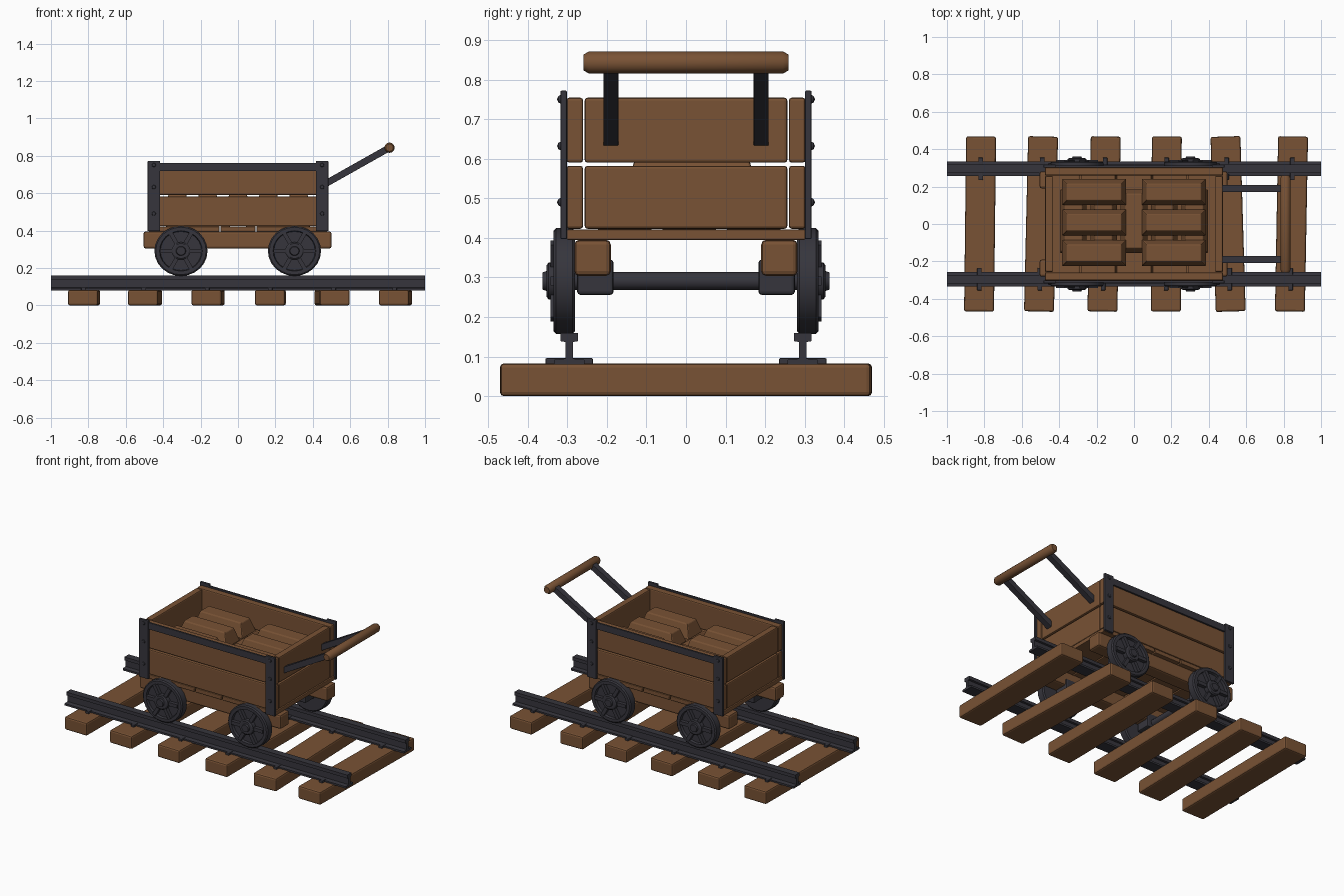
import bpy, bmesh, math
from mathutils import Matrix, Vector

if "Cube" in bpy.data.objects:
    bpy.data.objects.remove(bpy.data.objects["Cube"], do_unlink=True)


def material(name, color):
    m = bpy.data.materials.new(name)
    m.use_nodes = True
    m.diffuse_color = color
    bsdf = next(n for n in m.node_tree.nodes if n.type == "BSDF_PRINCIPLED")
    bsdf.inputs["Base Color"].default_value = color
    return m


WOOD = material("brown wood", (0.19, 0.085, 0.035, 1))
IRON = material("dark iron", (0.037, 0.036, 0.046, 1))


def finish(name, bm, mat, bevel=0.0, smooth=False):
    bmesh.ops.recalc_face_normals(bm, faces=bm.faces)
    me = bpy.data.meshes.new(name)
    bm.to_mesh(me)
    bm.free()
    me.materials.append(mat)
    ob = bpy.data.objects.new(name, me)
    bpy.context.collection.objects.link(ob)
    if bevel:
        mod = ob.modifiers.new("soft edges", "BEVEL")
        mod.width = bevel
        mod.segments = 2
        mod.limit_method = "ANGLE"
    if smooth:
        bpy.ops.object.select_all(action="DESELECT")
        ob.select_set(True)
        bpy.context.view_layer.objects.active = ob
        bpy.ops.object.shade_smooth_by_angle(angle=math.radians(35))
    return ob


def box(name, x, y, z, mat, bevel=0.0, taper=None):
    """Box from (low, high) ranges; taper insets the top face."""
    bm = bmesh.new()
    size = Vector((x[1] - x[0], y[1] - y[0], z[1] - z[0]))
    mid = Vector((sum(x) / 2, sum(y) / 2, sum(z) / 2))
    bmesh.ops.create_cube(bm, size=1)
    for v in bm.verts:
        top = v.co.z > 0
        v.co = v.co * size
        if taper and top:
            v.co.x -= math.copysign(taper, v.co.x)
            v.co.y -= math.copysign(taper, v.co.y)
    # geometry stays centred on the object's own origin
    ob = finish(name, bm, mat, bevel)
    ob.location = mid
    return ob


def lathe(name, profile, loc, mat, steps=24, bevel=0.0):
    """Spin a (radius, y) profile around the y axis."""
    bm = bmesh.new()
    vs = [bm.verts.new((r, y, 0)) for r, y in profile]
    es = [bm.edges.new(p) for p in zip(vs, vs[1:])]
    bmesh.ops.spin(bm, geom=vs + es, cent=(0, 0, 0), axis=(0, 1, 0),
                   angle=math.tau, steps=steps)
    bmesh.ops.remove_doubles(bm, verts=bm.verts, dist=0.0001)
    ob = finish(name, bm, mat, bevel, smooth=True)
    ob.location = loc
    return ob


def span(c, half):
    return (c - half, c + half)


# Sleepers, each slightly crooked
TIES = [(-0.823, 0.011), (-0.497, 0.022), (-0.16, 0.018),
        (0.173, 0.005), (0.503, -0.028), (0.842, 0.017)]
for i, (x, skew) in enumerate(TIES):
    tie = box(f"sleeper_{i + 1}", span(x, 0.08), (-0.468, 0.468), (0, 0.083), WOOD, 0.01)
    tie.rotation_euler.z = -skew / 0.94

# Rails with an I-shaped section, and spikes on every sleeper
half = [(0.038, 0.08), (0.038, 0.092), (0.01, 0.095),
        (0.01, 0.137), (0.022, 0.139), (0.022, 0.16)]
section = half + [(-y, z) for y, z in reversed(half)]
for side, label in ((1, "left"), (-1, "right")):
    bm = bmesh.new()
    face = bm.faces.new([bm.verts.new((-1, side * 0.295 + y, z)) for y, z in section])
    ext = bmesh.ops.extrude_face_region(bm, geom=[face], use_keep_orig=True)
    bmesh.ops.translate(bm, vec=(2, 0, 0),
                        verts=[g for g in ext["geom"] if isinstance(g, bmesh.types.BMVert)])
    finish(f"rail_{label}", bm, IRON)
    for i, (x, skew) in enumerate(TIES):
        box(f"rail_spike_{label}_{i + 1}", span(x + skew * side * 0.3, 0.012),
            span(side * 0.295, 0.06), (0.078, 0.096), IRON, 0.003)

# Wheels: rim, sunken web, hub and cap, plus six spokes
WHEEL = [(0, 0.28), (0.127, 0.28), (0.134, 0.287), (0.134, 0.328), (0.127, 0.335),
         (0.108, 0.335), (0.104, 0.32), (0.047, 0.32), (0.047, 0.347), (0.04, 0.352),
         (0.025, 0.352), (0.022, 0.362), (0, 0.362)]
AXLE_Z = 0.291
for wx, end in ((-0.305, "back"), (0.302, "front")):
    for side, label in ((1, "left"), (-1, "right")):
        w = lathe(f"wheel_{end}_{label}", [(r, y * side) for r, y in WHEEL],
                  (wx, 0, AXLE_Z), IRON)
        w.scale.x = 1.06
        bm = bmesh.new()
        for k in range(6):
            m = (Matrix.Rotation(k * math.pi / 3, 4, "Y")
                 @ Matrix.Translation((0.074, side * 0.328, 0))
                 @ Matrix.Diagonal((0.075, 0.028, 0.022, 1)))
            bmesh.ops.create_cube(bm, size=1, matrix=m)
        finish(f"spokes_{end}_{label}", bm, IRON).location = (wx, 0, AXLE_Z)
        box(f"axle_bearing_{end}_{label}", span(wx, 0.05), span(side * 0.229, 0.046),
            (0.256, 0.345), IRON, 0.008)
    lathe(f"axle_{end}", [(0, -0.3), (0.023, -0.3), (0.023, 0.3), (0, 0.3)],
          (wx, 0, AXLE_Z), IRON, 12)

# Chassis beams
for side, label in ((1, "left"), (-1, "right")):
    box(f"chassis_beam_{label}", (-0.505, 0.5), span(side * 0.236, 0.046),
        (0.304, 0.395), WOOD, 0.012)

# Floor boards, laid crosswise
for i in range(5):
    box(f"floor_board_{i + 1}", span((i - 2) * 0.192, 0.0925), (-0.302, 0.302),
        (0.395, 0.421), WOOD, 0.004)

# Wall planks in two courses
for course, z in (("lower", (0.423, 0.582)), ("upper", (0.59, 0.754))):
    for side, label in ((1, "left"), (-1, "right")):
        box(f"side_plank_{course}_{label}", (-0.475, 0.475),
            span(side * 0.281, 0.021), z, WOOD, 0.007)
    for side, label in ((1, "front"), (-1, "back")):
        box(f"end_plank_{course}_{label}", span(side * 0.453, 0.021),
            (-0.256, 0.256), z, WOOD, 0.007)

# Iron straps, rivets and top bands on the long sides
for side, label in ((1, "left"), (-1, "right")):
    box(f"top_band_{label}", (-0.43, 0.43), span(side * 0.308, 0.006),
        (0.718, 0.761), IRON, 0.002)
    for end, tag in ((1, "front"), (-1, "back")):
        box(f"corner_strap_{tag}_{label}", span(end * 0.45, 0.033),
            span(side * 0.309, 0.008), (0.397, 0.772), IRON, 0.003)
        for i, z in enumerate((0.75, 0.632, 0.49)):
            lathe(f"rivet_{tag}_{label}_{i + 1}",
                  [(0.012, side * 0.315), (0.009, side * 0.322), (0, side * 0.326)],
                  (end * 0.45, 0, z), IRON, 10)


# Stacked cargo: tapered blocks in alternating directions
def block(name, x, y, hx, hy, z):
    box(name, span(x, hx), span(y, hy), (z, z + 0.087), WOOD, 0.006, taper=0.027)


for layer, z in (("bottom", 0.421), ("top", 0.597)):
    for col in (-1, 1):
        for row in (-1, 0, 1):
            block(f"cargo_{layer}_{col + 1}_{row + 2}", col * 0.213, 0.008 + row * 0.163,
                  0.173, 0.072, z)
for i in range(5):
    block(f"cargo_middle_{i + 1}", (i - 2) * 0.162, 0.015, 0.073, 0.172, 0.509)

# Push handle: two slanted arms and a round grip
start, grip = Vector((0.462, 0, 0.647)), Vector((0.81, 0, 0.843))
run = grip - start
for side, label in ((1, "left"), (-1, "right")):
    arm = box(f"handle_arm_{label}", span(0, run.length / 2), span(0, 0.019),
              span(0, 0.018), IRON, 0.002)
    arm.location = (start + grip) / 2 + Vector((0, side * 0.19, 0))
    arm.rotation_euler.y = -math.atan2(run.z, run.x)
lathe("handle_grip", [(0, -0.259), (0.02, -0.259), (0.028, -0.245),
                      (0.028, 0.245), (0.02, 0.259), (0, 0.259)], grip, WOOD, 12)
